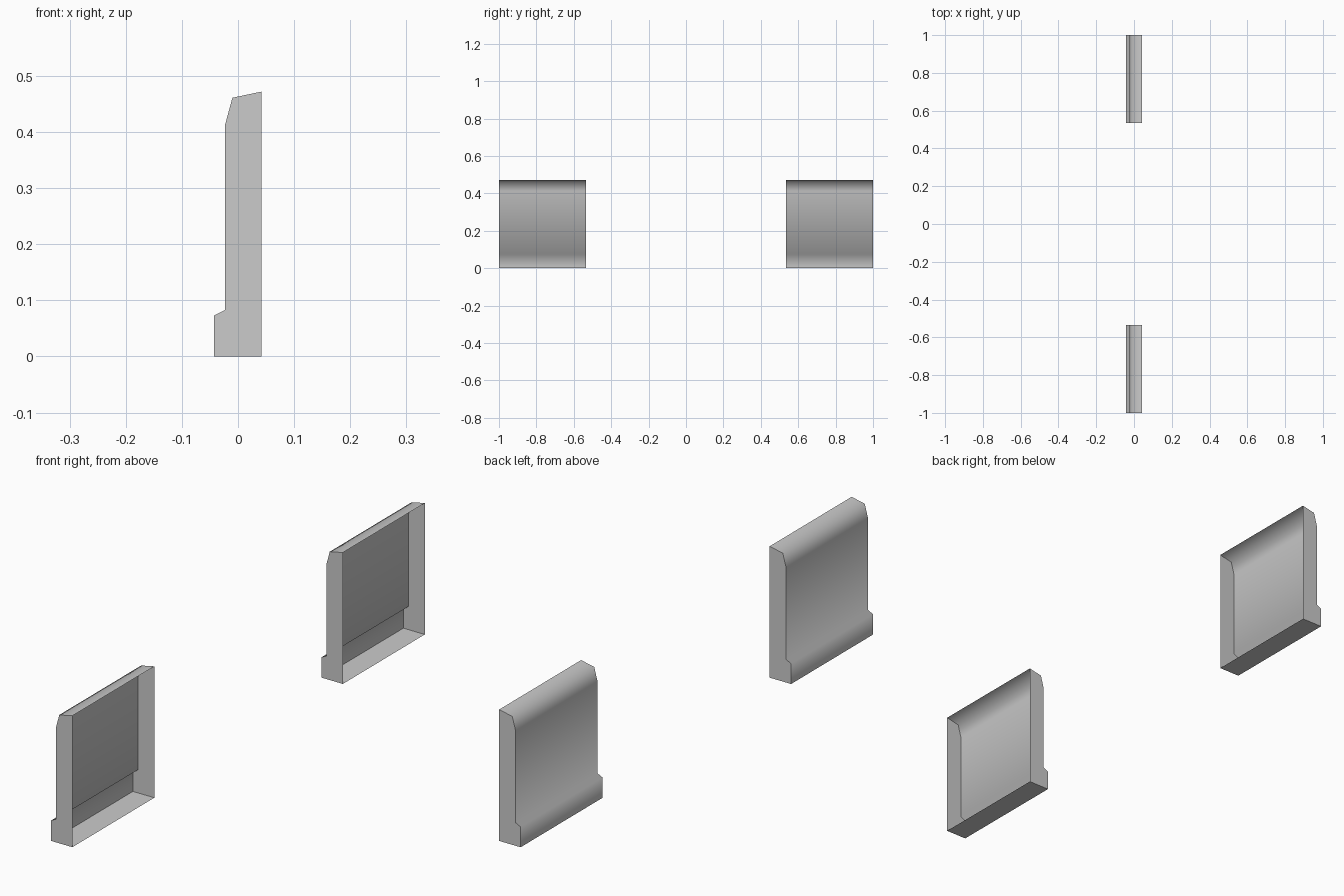
import bpy
import bmesh
import math

cube = bpy.data.objects.get("Cube")
if cube:
    bpy.data.objects.remove(cube, do_unlink=True)

# Single grey material
grey = bpy.data.materials.new("plain grey")
grey.use_nodes = True
colour = (0.6, 0.6, 0.6, 1)
grey.diffuse_color = colour
grey.node_tree.nodes["Principled BSDF"].inputs["Base Color"].default_value = colour

INNER_Y, OUTER_Y = 0.535, 1.0

# Skirting cross-section (x, z): stepped foot, tall face, bevelled crown
profile = [(0.042, 0), (-0.043, 0), (-0.043, 0.073), (-0.023, 0.083),
           (-0.023, 0.413), (-0.01, 0.461), (0.042, 0.472)]

# Extrude the section along y, then open the flat rear side
bm = bmesh.new()
end = bm.faces.new([bm.verts.new((x, INNER_Y, z)) for x, z in profile])
new = bmesh.ops.extrude_face_region(bm, geom=[end], use_keep_orig=True)["geom"]
bmesh.ops.translate(bm, verts=[v for v in new if isinstance(v, bmesh.types.BMVert)],
                    vec=(0, OUTER_Y - INNER_Y, 0))
bmesh.ops.recalc_face_normals(bm, faces=bm.faces)
rear = [f for f in bm.faces if f.normal.x > 0.9]
bmesh.ops.delete(bm, geom=rear, context="FACES")

mesh = bpy.data.meshes.new("skirting_boards")
bm.to_mesh(mesh)
bm.free()
mesh.materials.append(grey)
boards = bpy.data.objects.new("skirting_boards", mesh)
bpy.context.collection.objects.link(boards)

# Smooth along the moulding, sharp at the ends and the base
bpy.ops.object.select_all(action="DESELECT")
boards.select_set(True)
bpy.context.view_layer.objects.active = boards
bpy.ops.object.shade_smooth_by_angle(angle=math.radians(75))

# Matching board on the other side
mirror = boards.modifiers.new("other board", "MIRROR")
mirror.use_axis = (False, True, False)
mirror.use_mirror_merge = False
